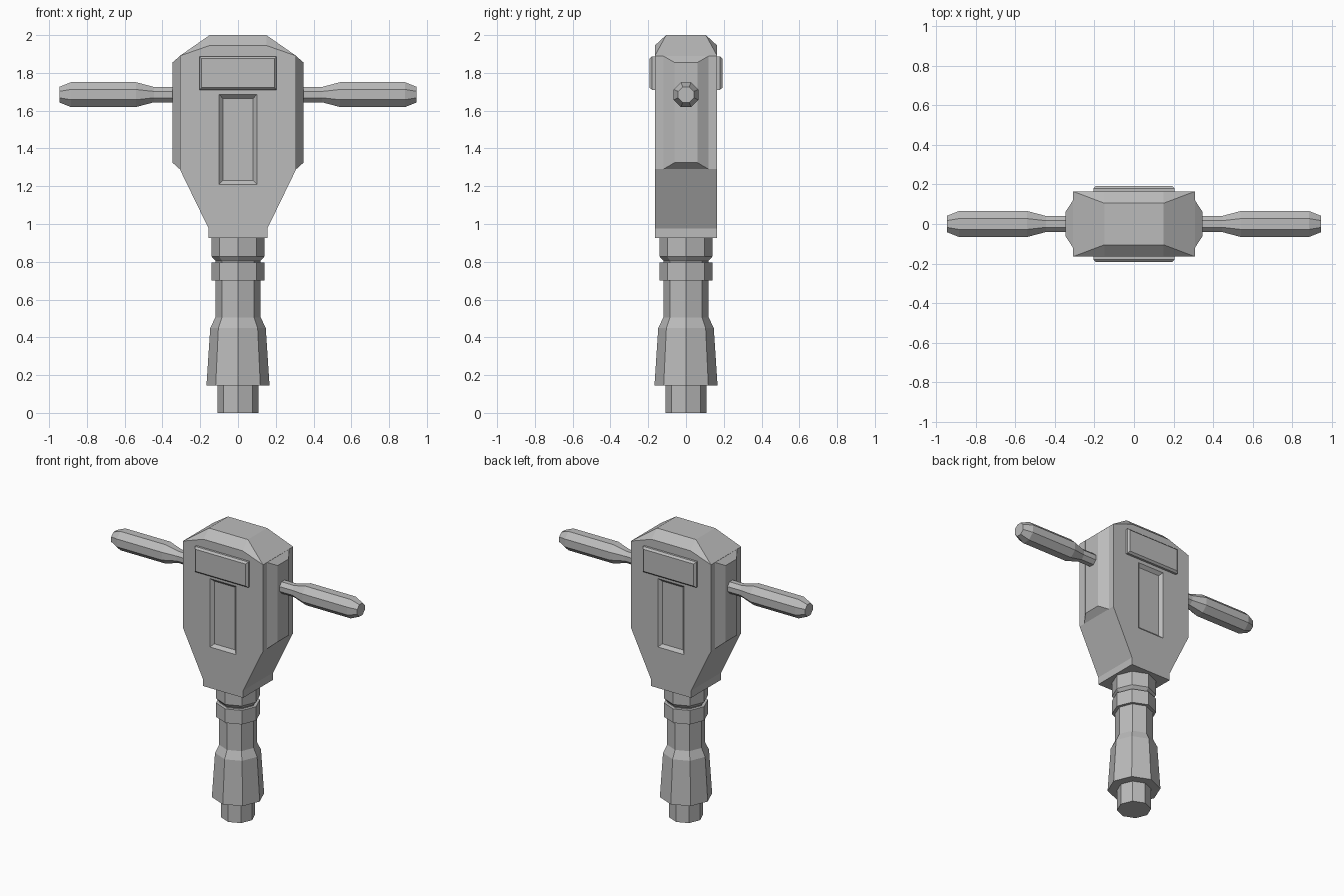
import bpy, bmesh
from math import pi, cos, sin

cube = bpy.data.objects.get("Cube")
if cube:
    bpy.data.objects.remove(cube, do_unlink=True)

grey = bpy.data.materials.new("plain grey")
grey.use_nodes = True
tone = (0.5, 0.5, 0.5, 1)
grey.diffuse_color = tone
grey.node_tree.nodes["Principled BSDF"].inputs["Base Color"].default_value = tone


def make(name, verts, faces):
    bm = bmesh.new()
    vs = [bm.verts.new(v) for v in verts]
    for f in faces:
        bm.faces.new([vs[i] for i in f])
    bmesh.ops.recalc_face_normals(bm, faces=bm.faces)
    mesh = bpy.data.meshes.new(name)
    bm.to_mesh(mesh)
    bm.free()
    mesh.materials.append(grey)
    obj = bpy.data.objects.new(name, mesh)
    bpy.context.collection.objects.link(obj)
    return obj


def loft(name, rings):
    """Skin equal-length rings and cap both ends."""
    n = len(rings[0])
    verts = [v for r in rings for v in r]
    faces = [(k * n + i, k * n + (i + 1) % n, (k + 1) * n + (i + 1) % n, (k + 1) * n + i)
             for k in range(len(rings) - 1) for i in range(n)]
    faces += [range(n), range(len(verts) - n, len(verts))]
    return make(name, verts, faces)


def octagon(r, turn=0):
    return [(r * cos(pi * i / 4 + turn), r * sin(pi * i / 4 + turn)) for i in range(8)]


def rect_xz(x, z0, z1, y):
    return [(-x, y, z0), (x, y, z0), (x, y, z1), (-x, y, z1)]


# Main housing: extruded outline with a chamfered roof
D = 0.165
half = [(0.155, 0.925), (0.155, 0.975), (0.308, 1.29), (0.308, 1.89), (0.15, 1.945)]
outline = half + [(-x, z) for x, z in reversed(half)]
n = len(outline)
verts = [(x, y, z) for y in (-D, D) for x, z in outline]
verts += [(0.15, -0.105, 2), (-0.15, -0.105, 2), (0.15, 0.105, 2), (-0.15, 0.105, 2)]
fr, fl, br, bl = range(2 * n, 2 * n + 4)
faces = [range(n), range(n, 2 * n), (fr, fl, bl, br)]
faces += [(i, (i + 1) % n, (i + 1) % n + n, i + n) for i in range(n) if i not in (3, 4, 5)]
faces += [(3, fr, br, 3 + n), (6, fl, bl, 6 + n)]
for o, r, l in ((0, fr, fl), (n, br, bl)):
    faces += [(4 + o, 5 + o, l, r), (3 + o, 4 + o, r), (6 + o, 5 + o, l)]
housing = make("housing", verts, faces)

# Sloped-wall recesses in the front and back of the housing
for s in (-1, 1):
    cutter = loft("recess_cutter", [rect_xz(0.08, 1.23, 1.665, s * (D - 0.02)),
                                    rect_xz(0.12, 1.19, 1.705, s * (D + 0.02))])
    cutter.hide_render = True
    mod = housing.modifiers.new("recess", "BOOLEAN")
    mod.operation = "DIFFERENCE"
    mod.solver = "EXACT"
    mod.object = cutter
    bpy.context.view_layer.objects.active = housing
    bpy.ops.object.modifier_apply(modifier=mod.name)
    bpy.data.objects.remove(cutter, do_unlink=True)

for s, side in ((-1, "front"), (1, "back")):
    # Raised plate with chamfered rim
    loft(side + "_plate", [rect_xz(0.205, 1.71, 1.887, s * (D - 0.01)),
                           rect_xz(0.205, 1.71, 1.887, s * 0.18),
                           rect_xz(0.193, 1.722, 1.875, s * 0.193)])

for s, side in ((-1, "right"), (1, "left")):
    # Bulging side panel, its top following the roof slope
    def panel(x, y, z0, z1):
        return [(s * x, -y, z0), (s * x, y, z0), (s * x, y, z1), (s * x, -y, z1)]
    loft(side + "_side_panel", [panel(0.29, 0.12, 1.29, 1.885),
                                panel(0.308, 0.12, 1.29, 1.889),
                                panel(0.347, 0.06, 1.325, 1.855)])

    # Grip bar
    grip = [(0.33, 0.044), (0.445, 0.044), (0.54, 0.071), (0.885, 0.071), (0.945, 0.045)]
    loft(side + "_grip", [[(s * x, a, 1.685 + b) for a, b in octagon(r, pi / 8)]
                          for x, r in grip])


# Eight-sided lower tool stack
def stack(name, profile):
    loft(name, [[(a, b, z) for a, b in octagon(r)] for z, r in profile])


stack("shank", [(0, 0.108), (0.16, 0.108)])
stack("barrel", [(0.145, 0.167), (0.45, 0.147), (0.505, 0.12), (0.71, 0.12)])
stack("collar", [(0.7, 0.14), (0.797, 0.14)])
stack("neck", [(0.79, 0.118), (0.803, 0.118), (0.828, 0.14), (0.93, 0.14)])
